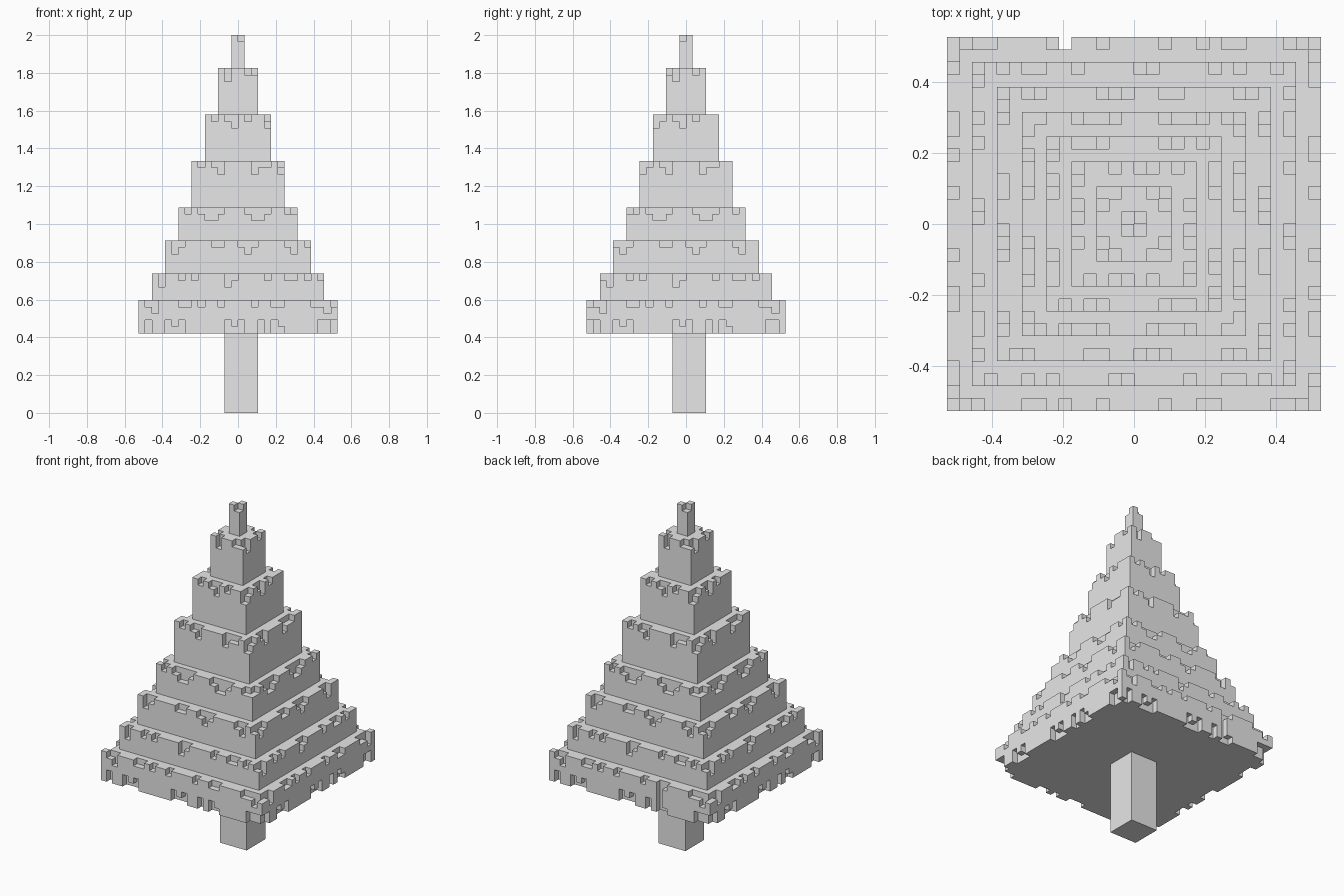
import bpy
import bmesh
from mathutils import Vector

cube = bpy.data.objects.get("Cube")
if cube:
    bpy.data.objects.remove(cube)

UNIT = 2 / 57          # edge of one block
TRUNK_TOP = 12

# Half width, top level and notches along the top rim of each tier, in blocks
# ( . none   - one block deep   = two blocks deep )
TIERS = [
    (15, 17, "--=...--.-..-....-..--....--=-"),
    (13, 21, "-=..-.-....=-....-..--.-.."),
    (11, 26, "-=-....--..-=-....-=.."),
    (9, 31, "--.-==-...-==-..-."),
    (7, 38, "=-.-=....=--.="),
    (5, 45, "=-.-=.-..="),
    (3, 52, "-=..--"),
    (1, 57, "-."),
]
SKIRT = "==..=-=......=-=..=.=-.....==-"   # notches under the lowest tier
DEPTH = {".": 0, "-": 1, "=": 2}


def block(x0, x1, y0, y1, z0, z1):
    return {(x, y, z) for x in range(x0, x1)
            for y in range(y0, y1) for z in range(z0, z1)}


def carve_rim(cells, half, start, step, pattern):
    """Cut the notch pattern into all four sides, keeping two corners whole."""
    for i, mark in enumerate(pattern):
        x, y = i - half, -half
        for _ in range(4):
            if x != y:
                for d in range(DEPTH[mark]):
                    cells.discard((x, y, start + d * step))
            x, y = -1 - y, x


def block_object(name, cells, solid, material):
    """Outer skin of a set of blocks, with flat areas merged."""
    bm = bmesh.new()
    corners = {}

    def vert(p):
        if p not in corners:
            corners[p] = bm.verts.new(Vector(p) * UNIT)
        return corners[p]

    for cell in sorted(cells):
        for axis in range(3):
            u, v = (axis + 1) % 3, (axis + 2) % 3
            for side in (0, 1):
                neighbour = list(cell)
                neighbour[axis] += 2 * side - 1
                if tuple(neighbour) in solid:
                    continue
                loop = []
                for a, b in ((0, 0), (1, 0), (1, 1), (0, 1)):
                    p = list(cell)
                    p[axis] += side
                    p[u] += a
                    p[v] += b
                    loop.append(vert(tuple(p)))
                bm.faces.new(loop if side else loop[::-1])
    bmesh.ops.dissolve_limit(bm, angle_limit=0.02, verts=bm.verts[:],
                             edges=bm.edges[:])
    bmesh.ops.triangulate(bm, faces=[f for f in bm.faces if len(f.verts) > 4])
    mesh = bpy.data.meshes.new(name)
    bm.to_mesh(mesh)
    bm.free()
    mesh.materials.append(material)
    obj = bpy.data.objects.new(name, mesh)
    bpy.context.collection.objects.link(obj)
    return obj


grey = bpy.data.materials.new("light grey")
grey.use_nodes = True
grey.diffuse_color = (0.8, 0.8, 0.8, 1)
grey.node_tree.nodes["Principled BSDF"].inputs["Base Color"].default_value = (0.8, 0.8, 0.8, 1)

# Stepped foliage
foliage = set()
bottom = TRUNK_TOP
for half, top, rim in TIERS:
    tier = block(-half, half, -half, half, bottom, top)
    carve_rim(tier, half, top - 1, -1, rim)
    if bottom == TRUNK_TOP:
        carve_rim(tier, half, bottom, 1, SKIRT)
        # One gap right through the back edge
        tier -= block(-6, -5, half - 1, half, bottom, top)
    foliage |= tier
    bottom = top

# Square trunk
trunk = block(-2, 3, -2, 3, 0, TRUNK_TOP)

solid = foliage | trunk
block_object("foliage", foliage, solid, grey)
block_object("trunk", trunk, solid, grey)
